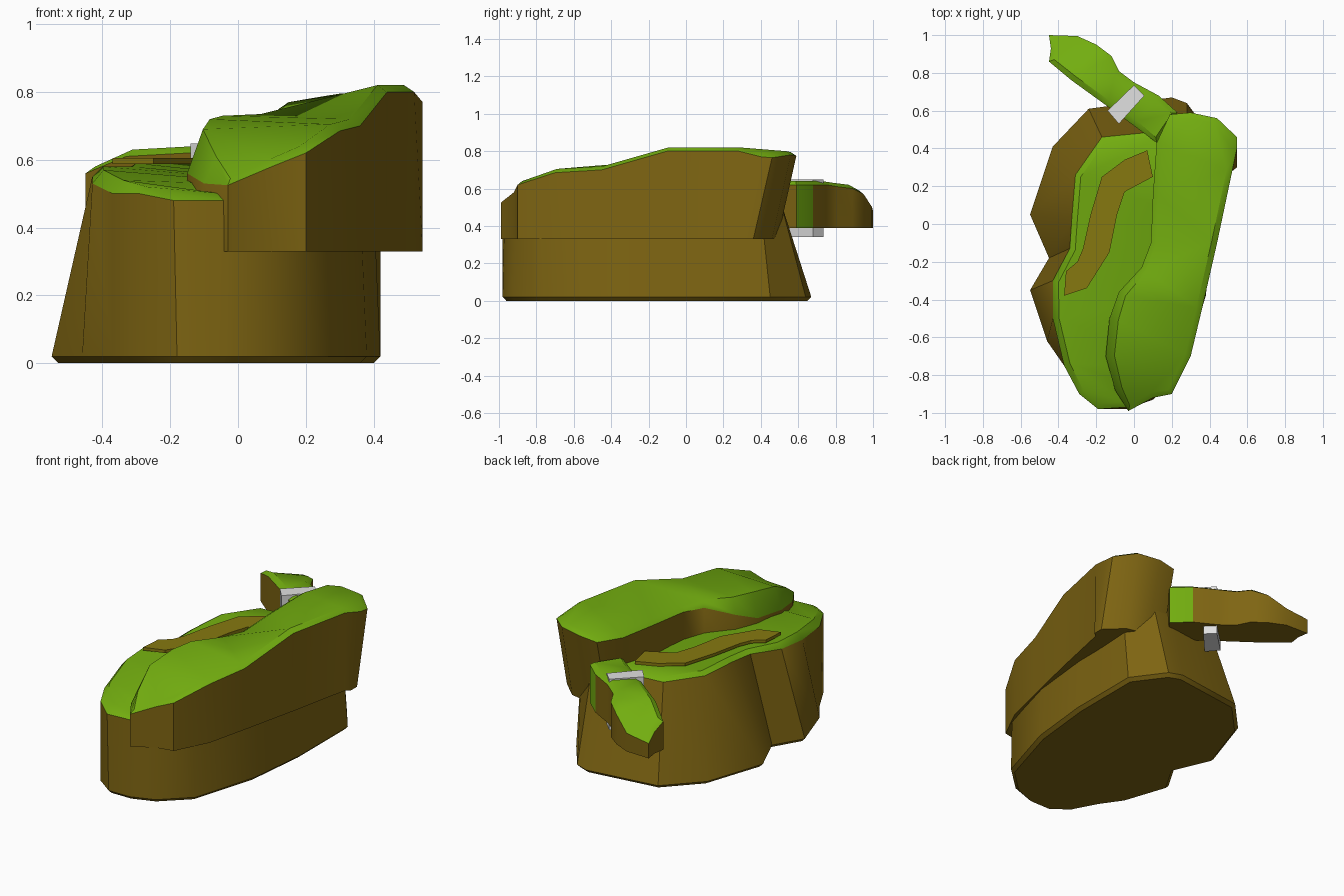
import bpy
import bmesh
import math
from mathutils import Vector

cube = bpy.data.objects.get("Cube")
if cube:
    bpy.data.objects.remove(cube, do_unlink=True)


def make_material(name, color):
    mat = bpy.data.materials.new(name)
    mat.use_nodes = True
    mat.diffuse_color = (*color, 1)
    bsdf = mat.node_tree.nodes["Principled BSDF"]
    bsdf.inputs["Base Color"].default_value = (*color, 1)
    bsdf.inputs["Roughness"].default_value = 0.9
    return mat


grass = make_material("grass green", (0.17, 0.42, 0.005))
earth = make_material("earth brown", (0.21, 0.13, 0.006))
track = make_material("track olive", (0.24, 0.19, 0.005))
stone = make_material("stone grey", (0.75, 0.75, 0.75))


def finish(name, bm, mats, smooth=True):
    """Turn a bmesh into a named, shaded object."""
    bmesh.ops.recalc_face_normals(bm, faces=bm.faces)
    mesh = bpy.data.meshes.new(name)
    bm.to_mesh(mesh)
    bm.free()
    for mat in mats:
        mesh.materials.append(mat)
    obj = bpy.data.objects.new(name, mesh)
    bpy.context.collection.objects.link(obj)
    if smooth:
        bpy.ops.object.select_all(action="DESELECT")
        obj.select_set(True)
        bpy.context.view_layer.objects.active = obj
        bpy.ops.object.shade_smooth_by_angle(angle=math.radians(35))
    return obj


def shrink(points, amounts):
    """Move the points of a clockwise outline inwards."""
    result = []
    for i, p in enumerate(points):
        before = points[i - 1]
        after = points[(i + 1) % len(points)]
        run = (p - before).xy.normalized() + (after - p).xy.normalized()
        run.normalize()
        result.append(p + Vector((run.y, -run.x, 0)) * amounts[i])
    return result


def bridge(bm, low, high, material):
    for i in range(len(low)):
        face = bm.faces.new((low[i - 1], low[i], high[i], high[i - 1]))
        face.material_index = material


def rock(name, rim, foot, foot_z, chamfer=0):
    """Brown wall from foot to rim, grassy lip and cap on top.
    Rim points are x, y, z and an optional lip height."""
    edge = [Vector(p[:3]) for p in rim]
    lips = [p[3] if len(p) > 3 else 0.02 for p in rim]
    crown = shrink(edge, [0.027 + 0.15 * h for h in lips])
    for p, h in zip(crown, lips):
        p.z += h
    base = [Vector((x, y, foot_z + chamfer)) for x, y in foot]
    rings = [base, edge, crown]
    if chamfer:
        sole = shrink(base, [chamfer] * len(base))
        for p in sole:
            p.z = foot_z
        rings.insert(0, sole)
    bm = bmesh.new()
    loops = [[bm.verts.new(p) for p in ring] for ring in rings]
    for low, high in zip(loops, loops[1:]):
        bridge(bm, low, high, 1 if high is loops[-1] else 0)
    bm.faces.new(loops[0])
    cap = bm.faces.new(loops[-1])
    cap.material_index = 1
    bmesh.ops.triangulate(bm, faces=[cap])
    return finish(name, bm, (earth, grass))


# Low main plateau, flaring out towards the ground
plateau_rim = [
    (.28, .5, .55), (.42, .4, .5), (.4, 0, .5), (.36, -.38, .5),
    (.25, -.78, .5), (.1, -.91, .45), (-.04, -.97, .48), (-.19, -.98, .48),
    (-.29, -.9, .5), (-.37, -.75, .5, .04), (-.43, -.5, .53, .04),
    (-.43, -.3, .55, .03), (-.34, -.13, .56), (-.33, .02, .57),
    (-.31, .26, .57), (-.17, .46, .57), (.13, .49, .57)]
plateau_foot = [
    (.28, .64), (.42, .45), (.42, 0), (.38, -.38), (.26, -.78),
    (.1, -.93), (-.04, -.98), (-.18, -.98), (-.29, -.9), (-.37, -.75),
    (-.46, -.62), (-.55, -.35), (-.45, -.18), (-.55, .05),
    (-.43, .41), (-.24, .61), (.2, .67)]
rock("low_plateau", plateau_rim, plateau_foot, 0, chamfer=0.02)

# High ridge overhanging the plateau, its back wall leaning in below
ridge_rim = [
    (.19, .58, .76), (.3, .59, .775), (.44, .56, .78), (.545, .46, .765),
    (.545, .4, .77), (.52, .28, .8), (.44, -.1, .8), (.36, -.45, .7),
    (.3, -.7, .685), (.2, -.9, .62), (.1, -.92, .58), (-.03, -.99, .525),
    (-.1, -.88, .53, .08), (-.15, -.7, .56, .13), (-.13, -.5, .58, .14),
    (-.08, -.36, .64, .09), (.04, -.23, .7, .035), (.09, -.1, .71),
    (.1, .15, .73), (.12, .43, .75)]
ridge_foot = [(p[0], p[1] - 0.1 if p[1] > 0.35 else p[1]) for p in ridge_rim]
rock("high_ridge", ridge_rim, ridge_foot, 0.33)

# Narrow spur reaching out at the back
spur_rim = [
    (-.45, 1, .48), (-.3, .995, .5), (-.2, .95, .57), (-.12, .89, .6),
    (-.08, .81, .61), (0, .75, .62), (.13, .68, .62), (.23, .59, .62),
    (.12, .43, .62), (0, .52, .62), (-.15, .63, .62), (-.33, .76, .61),
    (-.45, .86, .56), (-.44, .93, .52)]
spur = rock("back_spur", spur_rim, [p[:2] for p in spur_rim], 0.39)
# The inner end of the spur is grassy all the way down
for face in spur.data.polygons:
    if face.normal.x > 0.5 and face.normal.y > 0.5 and face.center.x > 0.1:
        face.material_index = 1


def block(name, outline, bottom, top, mat):
    """Straight slab with flat faces."""
    bm = bmesh.new()
    low, high = [[bm.verts.new((x, y, z)) for x, y in outline]
                 for z in (bottom, top)]
    bridge(bm, low, high, 0)
    bm.faces.new(low)
    bm.faces.new(high)
    return finish(name, bm, (mat,), smooth=False)


# Winding track lying on the plateau
track_outline = [
    (-.37, -.38), (-.36, -.25), (-.3, -.2), (-.27, -.13), (-.23, .05),
    (-.17, .25), (-.05, .34), (.07, .39), (.1, .25), (-.05, .17),
    (-.09, .05), (-.13, -.15), (-.25, -.34)]
block("track", track_outline, 0.588, 0.606, track)

# Stone block set through the spur
stone_outline = [(0, .735), (.055, .68), (-.08, .53), (-.14, .6)]
block("stone_block", stone_outline, 0.34, 0.648, stone)
